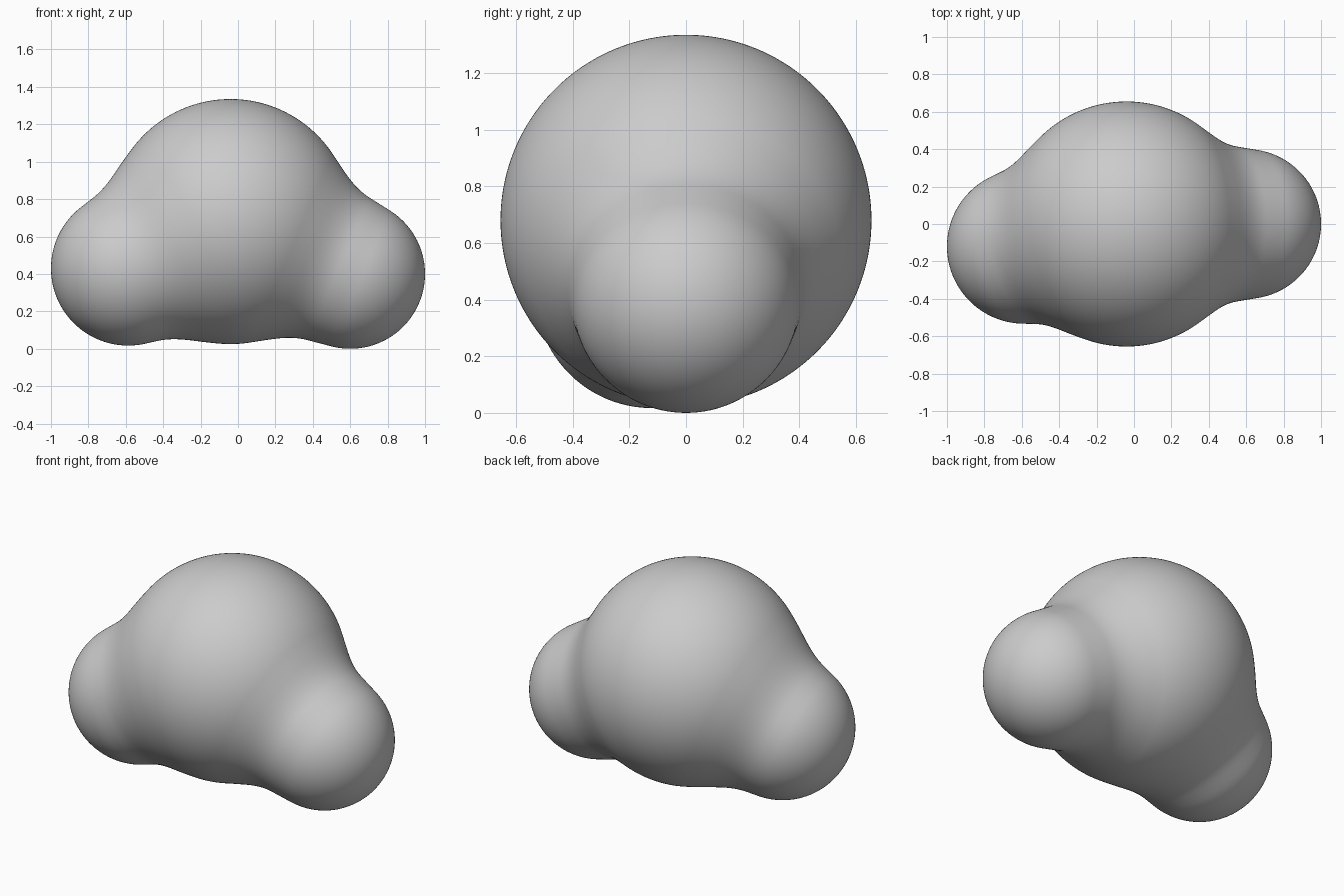
import bpy, bmesh
from math import sqrt
from mathutils import Vector

if "Cube" in bpy.data.objects:
    bpy.data.objects.remove(bpy.data.objects["Cube"])

CORE, CORE_R = Vector((-0.04, 0, 0.68)), 0.655
# each lobe swells from its tip ball towards the core: tip, radius, root, radius
LOBES = [
    (Vector((0.60, 0, 0.40)), 0.40, Vector((0.30, 0, 0.53)), 0.45),
    (Vector((-0.587, -0.12, 0.43)), 0.413, Vector((-0.31, -0.06, 0.56)), 0.48),
]
BLEND = 0.10


def lobe_distance(p, a, ra, b, rb):
    """Signed distance to the hull of two balls."""
    axis = b - a
    length = axis.length
    axis = axis / length
    along = (p - a).dot(axis)
    across = (p - a - axis * along).length
    s = (rb - ra) / length
    h = (along + across * s / sqrt(1 - s * s)) / length
    h = min(max(h, 0), 1)
    return (p - a - axis * (h * length)).length - (ra + (rb - ra) * h)


def smooth_min(a, b):
    h = max(BLEND - abs(a - b), 0) / BLEND
    return min(a, b) - h * h * BLEND / 4


def distance(p):
    d = (p - CORE).length - CORE_R
    for lobe in LOBES:
        d = smooth_min(d, lobe_distance(p, *lobe))
    return d


# round core and two blended lobes: push a fine ball out to the joined surface
bm = bmesh.new()
bmesh.ops.create_icosphere(bm, subdivisions=7, radius=1)
for v in bm.verts:
    ray = v.co.normalized()
    lo, hi = 0.5, 1.4
    for _ in range(18):
        mid = (lo + hi) / 2
        if distance(CORE + ray * mid) < 0:
            lo = mid
        else:
            hi = mid
    v.co = CORE + ray * lo
for f in bm.faces:
    f.smooth = True

mesh = bpy.data.meshes.new("lobed_body")
bm.to_mesh(mesh)
bm.free()
body = bpy.data.objects.new("lobed_body", mesh)
bpy.context.collection.objects.link(body)
